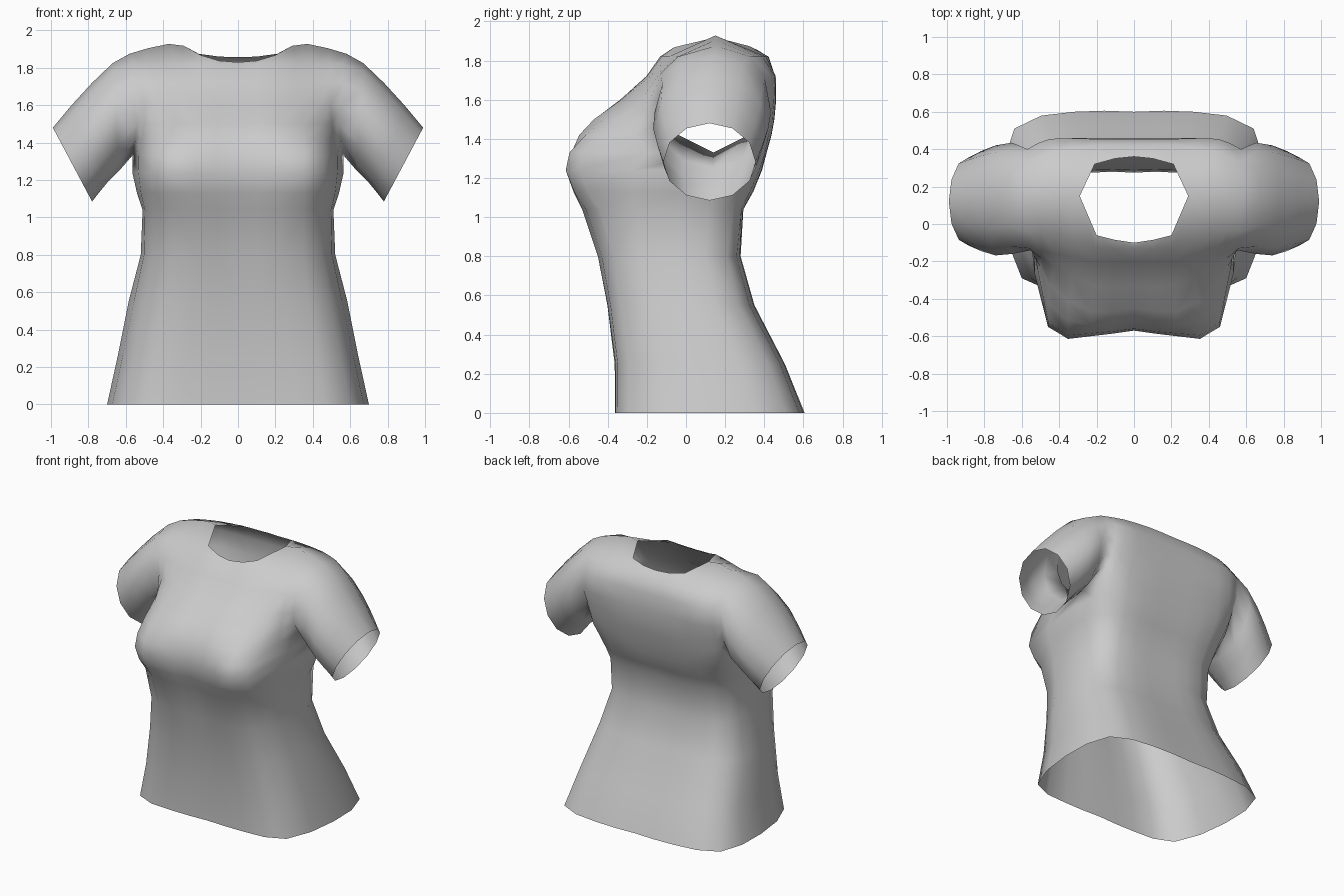
import bpy, bmesh, math
from mathutils import Vector

cube = bpy.data.objects.get("Cube")
if cube:
    bpy.data.objects.remove(cube)

fabric = bpy.data.materials.new("grey fabric")
fabric.use_nodes = True
GREY = (0.6, 0.6, 0.6, 1)
fabric.diffuse_color = GREY
fabric.node_tree.nodes["Principled BSDF"].inputs["Base Color"].default_value = GREY

# Torso rows below the armpit:
# z, front centre y, front mid y, front corner x y, side x y, back corner x y, back y
TORSO = [
    (0, -.355, -.36, .60, -.29, .70, .12, .64, .51, .60),
    (.25, -.36, -.36, .55, -.29, .645, .10, .58, .42, .50),
    (.55, -.395, -.40, .49, -.33, .585, 0, .52, .27, .345),
    (.8, -.44, -.45, .45, -.37, .52, -.05, .46, .21, .275),
    (1.04, -.50, -.53, .45, -.44, .51, -.05, .45, .24, .29),
    (1.13, -.55, -.575, .46, -.50, .54, 0, .46, .28, .34),
    (1.24, -.57, -.60, .46, -.55, .565, .05, .48, .33, .385),
    (1.33, -.56, -.585, .46, -.52, .565, .14, .50, .37, .41),
]
# Chest rows beside the armhole:
# z, front centre y, front mid y, front corner x y, armhole front x y,
# armhole back x y, back corner x y, back y
CHEST = [
    (1.42, -.52, -.545, .46, -.43, .55, -.04, .56, .32, .50, .40, .435),
    (1.5, -.45, -.47, .45, -.33, .54, -.11, .56, .37, .48, .425, .45),
    (1.6, -.33, -.33, .43, -.23, .55, -.14, .57, .40, .46, .45, .46),
    (1.72, -.20, -.20, .42, -.16, .56, -.13, .57, .40, .45, .455, .455),
    (1.82, -.13, -.125, .42, -.05, .56, -.04, .57, .33, .42, .39, .42),
]
# Necklines from the centre to the shoulder, then the shared shoulder seam
FRONT_NECK = [(0, -.10, 1.83), (.10, -.085, 1.838), (.20, -.06, 1.868)]
BACK_NECK = [(0, .36, 1.857), (.10, .35, 1.86), (.21, .32, 1.875)]
SEAM = [(.29, .15, 1.918), (.37, .15, 1.928), (.48, .15, 1.905), (.58, .15, 1.875)]
# Sleeve rings: bottom x z, top x z, front y, back y
SLEEVE = [
    (.635, 1.25, .67, 1.825, -.16, .435),
    (.70, 1.185, .78, 1.72, -.168, .42),
    (.745, 1.13, .89, 1.60, -.145, .39),
    (.78, 1.085, .99, 1.48, -.115, .355),
]


def spline(points, after):
    """Panel row from the centre to the side, with a curved point in each gap."""
    p = [Vector(q) for q in points]
    first = Vector((-p[1].x, p[1].y, p[1].z))
    q = [first] + p + [Vector(after)]
    row = []
    for i in range(1, len(p)):
        row += [q[i], (9 * (q[i] + q[i + 1]) - q[i - 1] - q[i + 2]) / 16]
    return row + [p[-1]]


def panel(z, centre, mid, corner, side, after):
    points = [(0, centre, z), (corner[0] / 2, mid, z), (*corner, z), (*side, z)]
    return spline(points, (*after, z))


bm = bmesh.new()


def add_row(row):
    return [bm.verts.new(p) for p in row]


def skin(a, b):
    for i in range(len(a) - 1):
        bm.faces.new((a[i], a[i + 1], b[i + 1], b[i]))


# Front and back panels
front, back = [], []
for z, f0, f1, fx, fy, sx, sy, bx, by, b in TORSO:
    front.append(panel(z, f0, f1, (fx, fy), (sx, sy), (bx, by)))
    back.append(panel(z, b, b, (bx, by), (sx, sy), (fx, fy)))
for z, f0, f1, fx, fy, ax, ay, cx, cy, bx, by, b in CHEST:
    front.append(panel(z, f0, f1, (fx, fy), (ax, ay), (2 * ax - fx, 2 * ay - fy)))
    back.append(panel(z, b, b, (bx, by), (cx, cy), (2 * cx - bx, 2 * cy - by)))
front.append(FRONT_NECK + SEAM)
back.append(BACK_NECK + SEAM)
front = [add_row(r) for r in front]
back = [add_row(r) for r in back]
for rows in (front, back):
    for low, high in zip(rows, rows[1:]):
        skin(low, high)

# Sleeve, lofted from the armhole to the cuff
pit = len(TORSO) - 1
hole = [r[-1] for r in front[pit:]] + [r[-1] for r in back[-2:pit:-1]]
count = len(hole)
ring = hole
for x0, z0, x1, z1, y0, y1 in SLEEVE:
    middle = Vector(((x0 + x1) / 2, (y0 + y1) / 2, (z0 + z1) / 2))
    up = Vector((x1 - x0, 0, z1 - z0)) / 2
    across = Vector((0, (y1 - y0) / 2, 0))
    turns = [math.tau * k / count for k in range(count)]
    cuff = add_row([middle - up * math.cos(t) - across * math.sin(t) for t in turns])
    skin(ring + ring[:1], cuff + cuff[:1])
    ring = cuff

# Sew side and shoulder seams, mirror to the other half
bmesh.ops.remove_doubles(bm, verts=bm.verts, dist=0.0005)
half = bm.verts[:] + bm.edges[:] + bm.faces[:]
bmesh.ops.mirror(bm, geom=half, axis='X', merge_dist=0.0005)
bmesh.ops.remove_doubles(bm, verts=bm.verts, dist=0.0005)
bmesh.ops.recalc_face_normals(bm, faces=bm.faces)
bm.faces.ensure_lookup_table()
hem = min(bm.faces, key=lambda f: f.calc_center_median().y + f.calc_center_median().z)
if hem.normal.y > 0:
    bmesh.ops.reverse_faces(bm, faces=bm.faces)

mesh = bpy.data.meshes.new("shirt")
bm.to_mesh(mesh)
bm.free()
mesh.materials.append(fabric)
for face in mesh.polygons:
    face.use_smooth = True
shirt = bpy.data.objects.new("shirt", mesh)
bpy.context.collection.objects.link(shirt)
